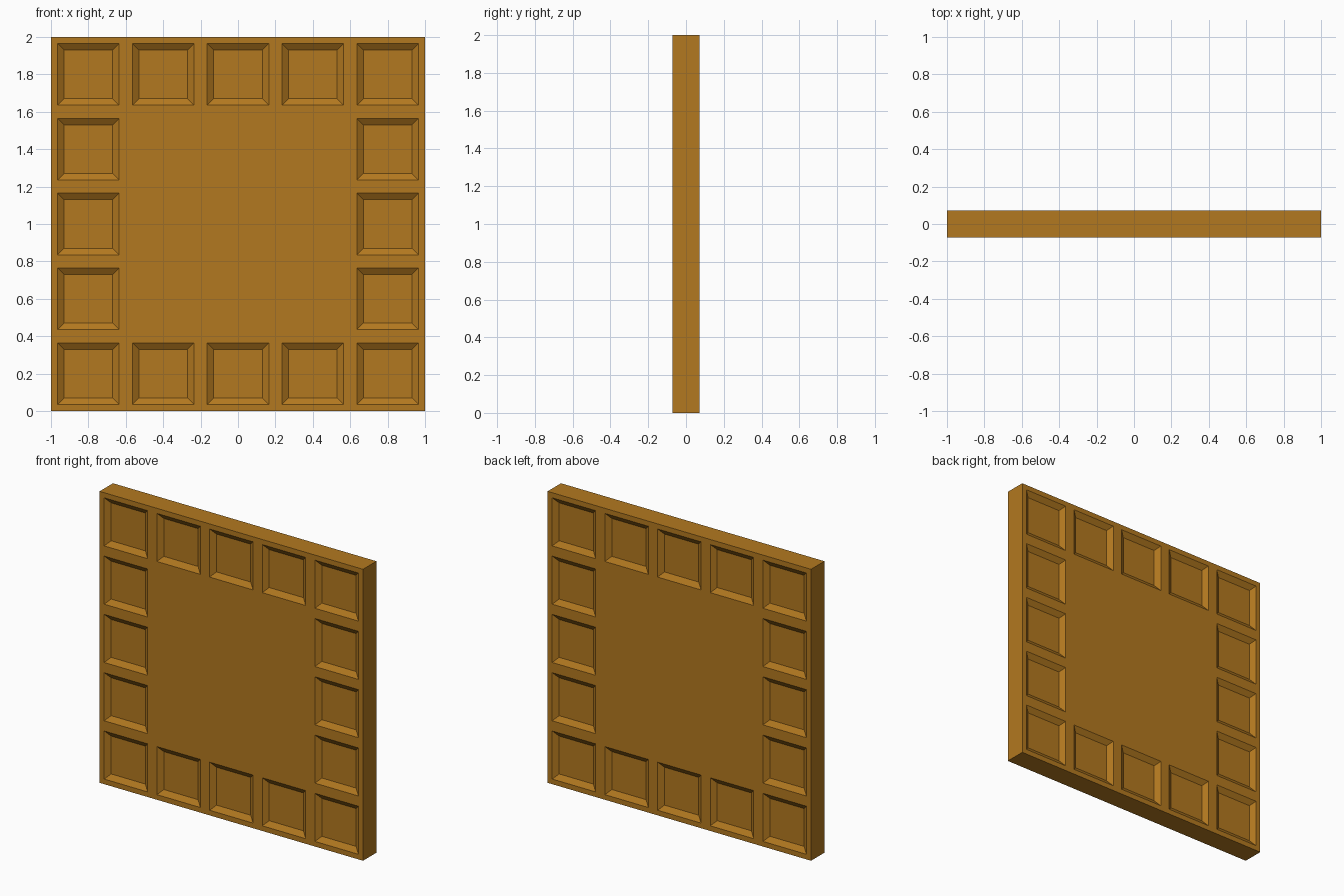
import bpy, bmesh
from mathutils import Matrix, Vector

if "Cube" in bpy.data.objects:
    bpy.data.objects.remove(bpy.data.objects["Cube"])

HALF_T = 0.0725   # half thickness
RIM = 0.035       # flat margin around each recess, and width of its sloped wall
DEPTH = 0.025     # recess depth

bm = bmesh.new()

# Upright 5 x 5 grid for the front face, extruded through to the back
bmesh.ops.create_grid(bm, x_segments=5, y_segments=5, size=1.0,
                      matrix=Matrix.Translation((0, -HALF_T, 1)) @ Matrix.Rotation(1.57079632679, 4, 'X'))
ext = bmesh.ops.extrude_face_region(bm, geom=bm.faces[:], use_keep_orig=True)
bmesh.ops.translate(bm, vec=Vector((0, 2 * HALF_T, 0)),
                    verts=[g for g in ext["geom"] if isinstance(g, bmesh.types.BMVert)])
bmesh.ops.recalc_face_normals(bm, faces=bm.faces[:])
bm.normal_update()

# Border cells on both sides become bevelled square recesses
border, middle = [], []
for f in bm.faces:
    if abs(f.normal.y) > 0.9:
        c = f.calc_center_median()
        edge_cell = max(abs(c.x), abs(c.z - 1)) > 0.7
        (border if edge_cell else middle).append(f)
bmesh.ops.inset_individual(bm, faces=border, thickness=RIM, depth=0, use_even_offset=True)
bmesh.ops.inset_individual(bm, faces=border, thickness=RIM, depth=-DEPTH, use_even_offset=True)

# Merge the plain centre field of each side
inner = [e for e in bm.edges if len(e.link_faces) == 2 and all(f in middle for f in e.link_faces)]
bmesh.ops.dissolve_edges(bm, edges=inner, use_verts=False)

mesh = bpy.data.meshes.new("panel")
bm.to_mesh(mesh)
bm.free()
panel = bpy.data.objects.new("panel", mesh)
bpy.context.collection.objects.link(panel)

# Warm ochre colour
mat = bpy.data.materials.new("ochre")
mat.diffuse_color = (0.45, 0.19, 0.014, 1)
mat.use_nodes = True
mat.node_tree.nodes["Principled BSDF"].inputs["Base Color"].default_value = mat.diffuse_color
mesh.materials.append(mat)
